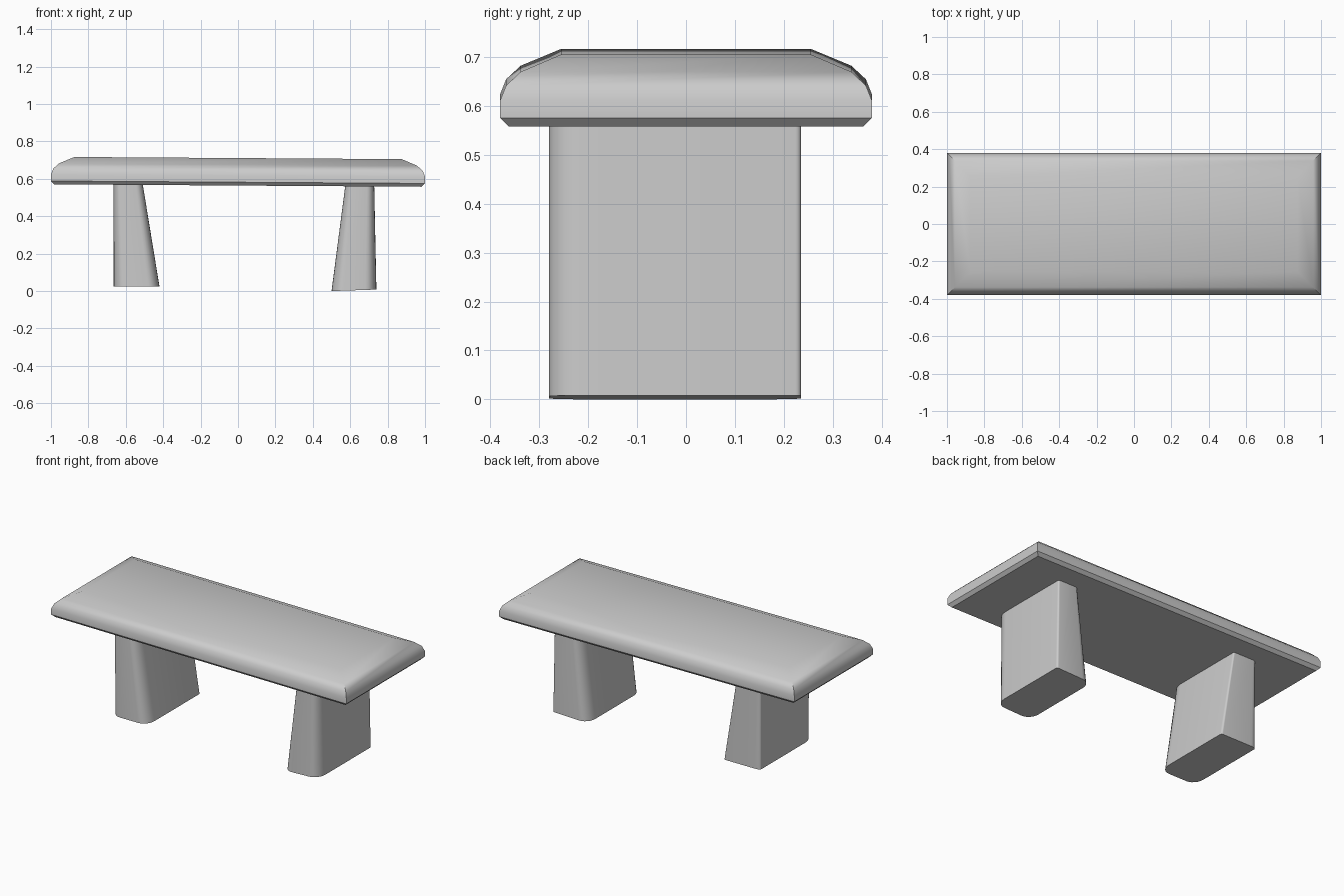
import bpy, bmesh, math

cube = bpy.data.objects.get("Cube")
if cube:
    bpy.data.objects.remove(cube, do_unlink=True)

stone = bpy.data.materials.new("grey stone")
stone.use_nodes = True
GREY = (0.6, 0.6, 0.6, 1)
stone.diffuse_color = GREY
stone.node_tree.nodes["Principled BSDF"].inputs["Base Color"].default_value = GREY


def loft(name, rings, angle):
    """Skin a stack of equal rings, cap both ends and shade by angle."""
    bm = bmesh.new()
    loops = [[bm.verts.new(p) for p in ring] for ring in rings]
    n = len(loops[0])
    for low, high in zip(loops, loops[1:]):
        for i in range(n):
            j = (i + 1) % n
            bm.faces.new((low[i], low[j], high[j], high[i]))
    bm.faces.new(loops[0][::-1])
    bm.faces.new(loops[-1])
    bmesh.ops.recalc_face_normals(bm, faces=bm.faces)
    mesh = bpy.data.meshes.new(name)
    bm.to_mesh(mesh)
    bm.free()
    mesh.materials.append(stone)
    obj = bpy.data.objects.new(name, mesh)
    bpy.context.collection.objects.link(obj)
    bpy.ops.object.select_all(action="DESELECT")
    obj.select_set(True)
    bpy.context.view_layer.objects.active = obj
    bpy.ops.object.shade_smooth_by_angle(angle=math.radians(angle))


# Seat slab: mitred rings of (inset, height), very slightly tilted lengthwise
TILT = -0.0065
profile = [(0.018, 0.564), (0, 0.582), (0, 0.618), (0.012, 0.648),
           (0.042, 0.676), (0.125, 0.711)]
corners = [(1, 1), (-1, 1), (-1, -1), (1, -1)]
seat = []
for inset, z in profile:
    seat.append([(sx * (1 - inset), sy * (0.38 - inset), z + TILT * sx * (1 - inset))
                 for sx, sy in corners])
loft("seat", seat, 38)


def leg_ring(x0, x1, radii, z0, z1, steps=6):
    """Rounded rectangle from x0 to x1, with one (rx, ry) per corner."""
    y0, y1 = -0.28, 0.235
    ring = []
    for k, ((sx, sy), (rx, ry)) in enumerate(zip(corners, radii)):
        cx = x1 - rx if sx > 0 else x0 + rx
        cy = y1 - ry if sy > 0 else y0 + ry
        for s in range(steps + 1):
            a = math.pi / 2 * (k + s / steps)
            x = cx + rx * math.cos(a)
            z = z0 + (z1 - z0) * (x - x0) / (x1 - x0)
            ring.append((x, cy + ry * math.sin(a), z))
    return ring


# Legs: vertical outside, flaring inwards towards the floor
ROUND, TIGHT, CUT = (0.06, 0.07), (0.012, 0.012), (0.035, 0.015)


def leg(name, top, foot, radii, floor):
    scale = (top[1] - top[0]) / (foot[1] - foot[0])
    top_radii = [(rx * scale, ry) for rx, ry in radii]
    loft(name, [leg_ring(*foot, radii, *floor),
                leg_ring(*top, top_radii, 0.575, 0.575)], 32)


leg("left_leg", (0.575, 0.728), (0.5, 0.74), [TIGHT, ROUND, ROUND, ROUND], (0, 0.008))
leg("right_leg", (-0.665, -0.51), (-0.665, -0.42), [TIGHT, CUT, ROUND, ROUND], (0.025, 0.025))
